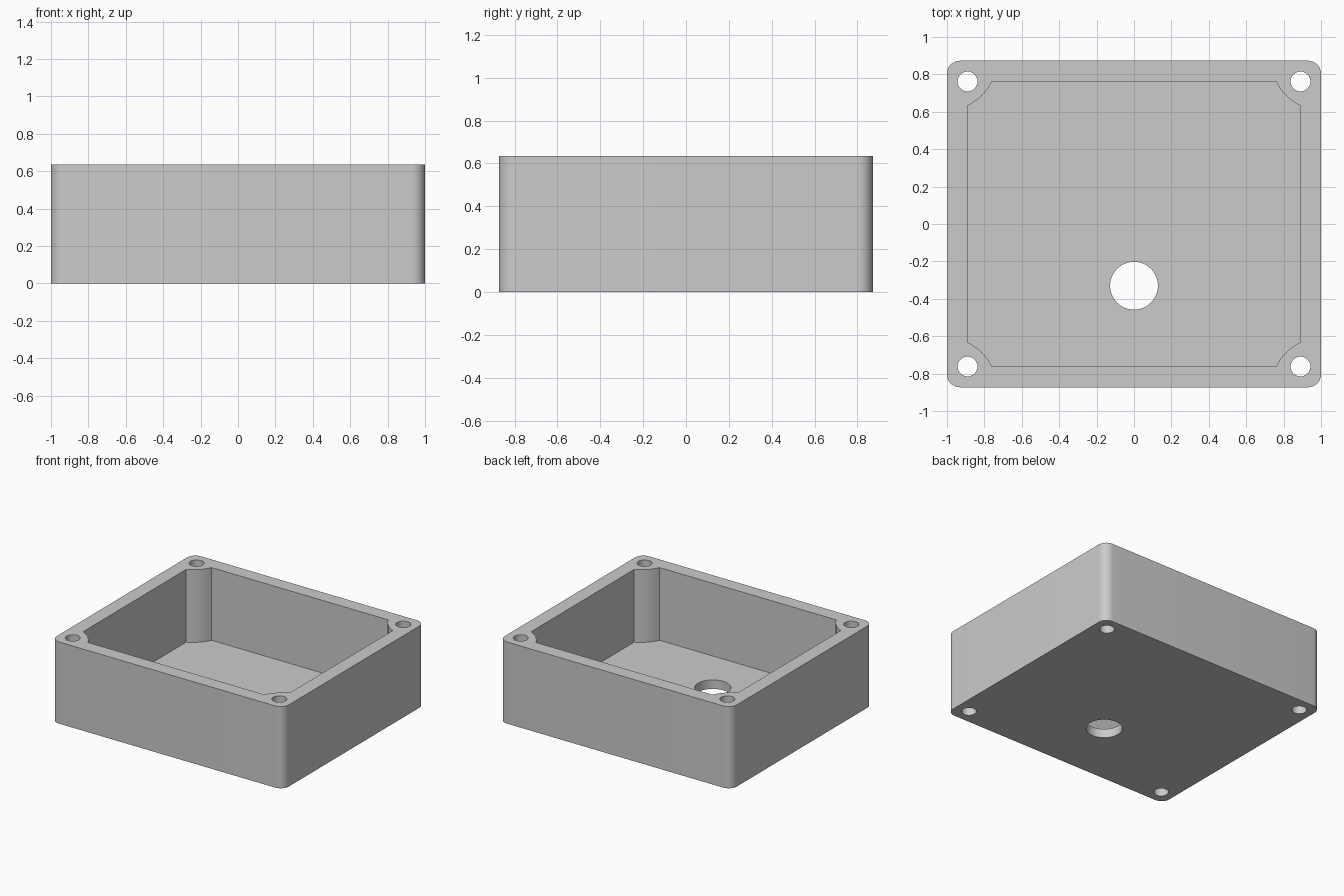
import bpy
import bmesh
from math import cos, sin, pi, radians, atan2, hypot

HX, HY, H = 1.0, 0.873, 0.636      # outer half sizes and height
CX, CY, FLOOR = 0.89, 0.762, 0.07  # cavity half sizes and floor thickness
CORNER_R, POST_R = 0.07, 0.264

if "Cube" in bpy.data.objects:
    bpy.data.objects.remove(bpy.data.objects["Cube"], do_unlink=True)

grey = bpy.data.materials.new("light grey plastic")
grey.use_nodes = True
grey.diffuse_color = (0.6, 0.6, 0.6, 1)
grey.node_tree.nodes["Principled BSDF"].inputs["Base Color"].default_value = (0.6, 0.6, 0.6, 1)


def arc(cx, cy, r, a0, a1, n):
    """Points along an arc, both ends included."""
    return [(cx + r * cos(a0 + (a1 - a0) * i / n),
             cy + r * sin(a0 + (a1 - a0) * i / n)) for i in range(n + 1)]


def prism(name, points, z0, z1):
    """Extrude a closed outline upward from z0 to z1."""
    bm = bmesh.new()
    face = bm.faces.new([bm.verts.new((x, y, z0)) for x, y in points])
    top = bmesh.ops.extrude_face_region(bm, geom=[face])["geom"]
    bmesh.ops.translate(bm, vec=(0, 0, z1 - z0),
                        verts=[v for v in top if isinstance(v, bmesh.types.BMVert)])
    bmesh.ops.recalc_face_normals(bm, faces=bm.faces)
    mesh = bpy.data.meshes.new(name)
    bm.to_mesh(mesh)
    bm.free()
    mesh.materials.append(grey)
    obj = bpy.data.objects.new(name, mesh)
    bpy.context.collection.objects.link(obj)
    return obj


def cut(body, cutter):
    mod = body.modifiers.new(cutter.name, 'BOOLEAN')
    mod.operation = 'DIFFERENCE'
    mod.solver = 'EXACT'
    mod.object = cutter
    cutter.hide_render = True
    bpy.context.view_layer.objects.active = body
    bpy.ops.object.modifier_apply(modifier=mod.name)
    bpy.data.objects.remove(cutter, do_unlink=True)


CORNERS = [(1, 1), (-1, 1), (-1, -1), (1, -1)]

# Rounded outer block, and a cavity that leaves a round post in each corner
outer, inner = [], []
for i, (sx, sy) in enumerate(CORNERS):
    start = i * pi / 2
    outer += arc(sx * (HX - CORNER_R), sy * (HY - CORNER_R), CORNER_R, start, start + pi / 2, 12)
    # Where the post circle meets the two cavity walls
    dx, dy = HX - CX, HY - CY
    a = atan2(-(POST_R**2 - dx**2)**0.5, -dx)
    b = atan2(-dy, -(POST_R**2 - dy**2)**0.5)
    post = [(sx * x, sy * y) for x, y in arc(HX, HY, POST_R, a, b, 12)]
    inner += post if sx * sy > 0 else post[::-1]

box = prism("enclosure_box", outer, 0, H)
cut(box, prism("cavity_cutter", inner, FLOOR, H + 0.1))

# Screw holes through the corner posts and the cable hole in the floor
for sx, sy in CORNERS:
    cut(box, prism("screw_hole_cutter", arc(sx * CX, sy * CY, 0.053, 0, 2 * pi, 32)[:-1], -0.1, H + 0.1))
cut(box, prism("cable_hole_cutter", arc(0, -0.33, 0.128, 0, 2 * pi, 48)[:-1], -0.1, 0.3))

box.select_set(True)
bpy.context.view_layer.objects.active = box
bpy.ops.object.shade_smooth_by_angle(angle=radians(30))
